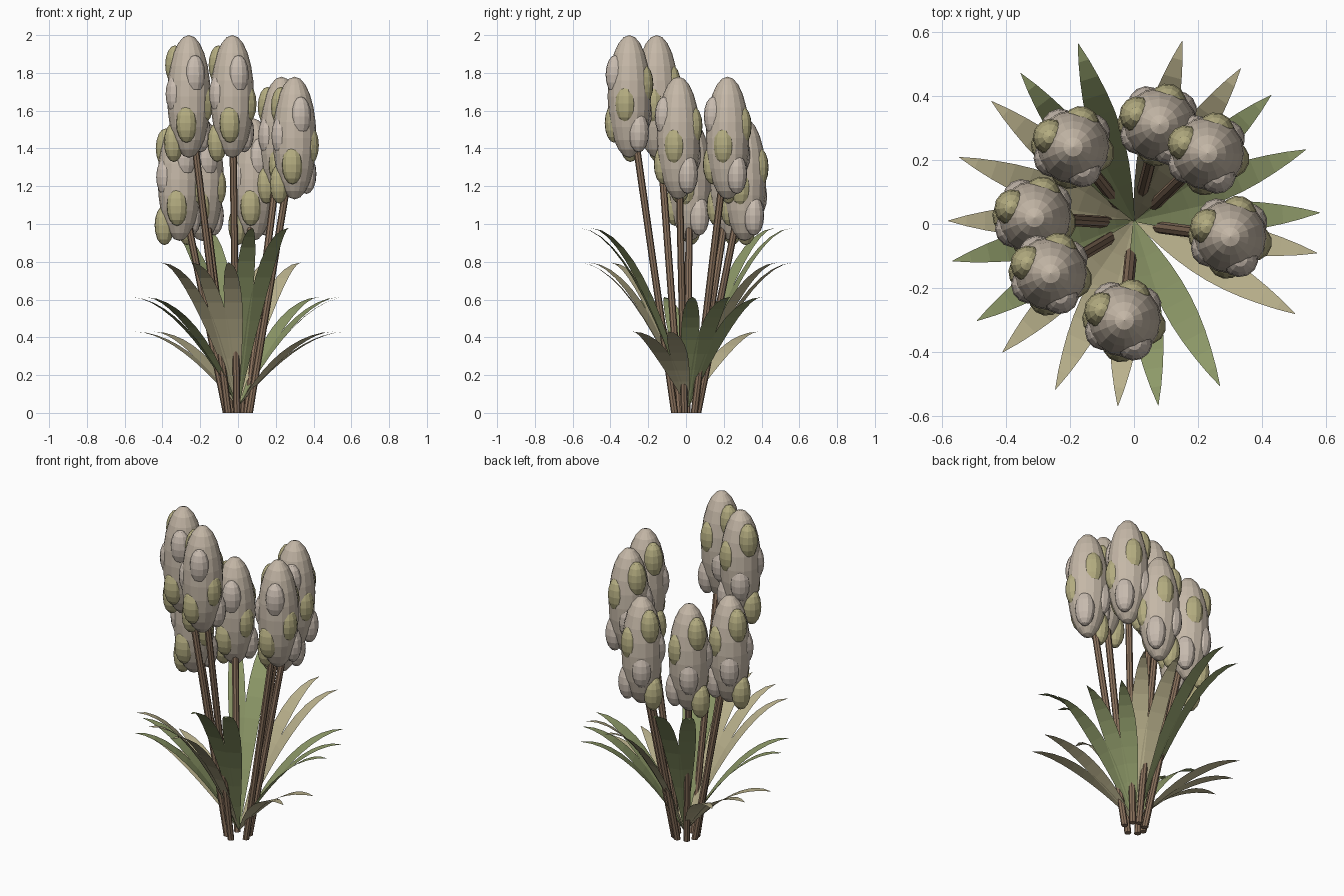
import bpy, bmesh, math
from mathutils import Matrix, Vector

cube = bpy.data.objects.get("Cube")
if cube:
    bpy.data.objects.remove(cube, do_unlink=True)


def material(name, r, g, b):
    m = bpy.data.materials.new(name)
    m.use_nodes = True
    m.diffuse_color = (r, g, b, 1)
    m.node_tree.nodes["Principled BSDF"].inputs["Base Color"].default_value = (r, g, b, 1)
    return m


CREAM = material("cream", 0.56, 0.48, 0.39)
PALE = material("pale_cream", 0.59, 0.51, 0.44)
OLIVE = material("olive_bud", 0.46, 0.42, 0.22)
GREEN = material("leaf_green", 0.27, 0.32, 0.14)
STRAW = material("leaf_straw", 0.50, 0.45, 0.27)
BROWN = material("stem_brown", 0.26, 0.17, 0.11)

GOLDEN = math.radians(137.5)


def finish(name, bm, *mats):
    mesh = bpy.data.meshes.new(name)
    bm.to_mesh(mesh)
    bm.free()
    for m in mats:
        mesh.materials.append(m)
    obj = bpy.data.objects.new(name, mesh)
    bpy.context.collection.objects.link(obj)
    return obj


def ellipsoid(bm, centre, radii, turn, segments, rings, index):
    mat = (Matrix.Translation(centre) @ Matrix.Rotation(turn, 4, 'Z')
           @ Matrix.Diagonal((*radii, 1)))
    before = len(bm.faces)
    bmesh.ops.create_uvsphere(bm, u_segments=segments, v_segments=rings,
                              radius=1, matrix=mat)
    bm.faces.ensure_lookup_table()
    for f in bm.faces[before:]:
        f.material_index = index


# Flower head: a tall core with buds in a rising spiral
def flower_head(name, centre):
    bm = bmesh.new()
    ellipsoid(bm, centre, (0.115, 0.115, 0.325), 0, 16, 12, 0)
    for i in range(9):
        a = math.radians(176) - i * GOLDEN
        offset = Vector((0.08 * math.cos(a), 0.08 * math.sin(a), -0.242 + 0.051 * i))
        ellipsoid(bm, centre + offset, (0.052, 0.056, 0.105), a, 12, 8,
                  2 if i % 2 == 0 else 1)
    return finish(name, bm, CREAM, PALE, OLIVE)


# Stem: a leaning tube with level ends
def stem(name, foot, top, radius=0.019, sides=8):
    bm = bmesh.new()
    rings = []
    for p in (foot, top):
        rings.append([bm.verts.new(p + Vector((radius * math.cos(a), radius * math.sin(a), 0)))
                      for a in (math.tau * k / sides for k in range(sides))])
    low, high = rings
    for k in range(sides):
        n = (k + 1) % sides
        bm.faces.new((low[k], low[n], high[n], high[k]))
    bm.faces.new(low[::-1])
    bm.faces.new(high)
    return finish(name, bm, BROWN)


# Leaf: a narrow blade arching outward to its tip
def leaf(name, angle, height, mat, steps=10):
    bm = bmesh.new()
    out = Vector((math.cos(angle), math.sin(angle), 0))
    side = Vector((-out.y, out.x, 0))
    rows = []
    for s in range(steps + 1):
        t = s / steps
        z = 0.03 + (height - 0.03) * (1 - (1 - t) ** 1.85)
        mid = Vector((0, 0.01, z)) + out * 0.58 * t
        half = 0.003 + 0.045 * math.sin(math.pi * t) if s < steps else 0.0008
        rows.append((bm.verts.new(mid - side * half), bm.verts.new(mid + side * half)))
    for (a, b), (c, d) in zip(rows, rows[1:]):
        bm.faces.new((a, c, d, b))
    return finish(name, bm, mat)


# Flowers at three heights
HEADS = [(-0.26, -0.155, 2), (-0.03, -0.30, 2), (0.30, -0.04, 1), (0.23, 0.22, 1),
         (-0.19, 0.24, 0), (0.08, 0.31, 0), (-0.31, 0.02, 0)]
for n, (x, y, level) in enumerate(HEADS, 1):
    centre = Vector((x, y, 1.235 + 0.22 * level))
    flower_head(f"flower_head_{n}", centre)
    stem(f"stem_{n}", Vector((0.2 * x, 0.2 * y, 0)), centre)

# Leaves in a spiral, cycling through four heights
for i in range(19):
    leaf(f"leaf_{i + 1}", math.pi - i * GOLDEN, 0.43 + 0.183 * (i % 4),
         GREEN if i % 2 else STRAW)
